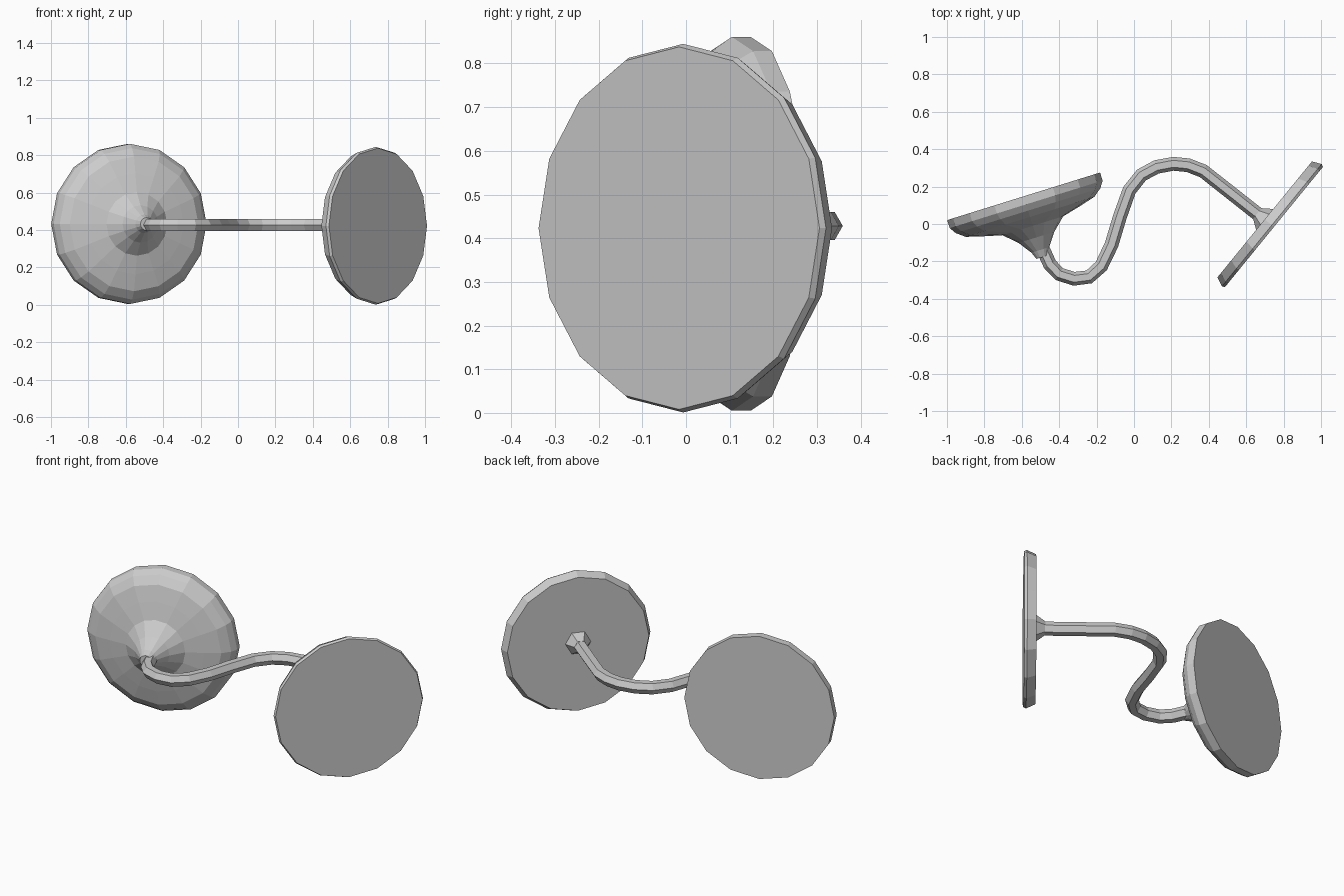
import bpy, bmesh, math
from mathutils import Matrix, Vector

if "Cube" in bpy.data.objects:
    bpy.data.objects.remove(bpy.data.objects["Cube"])

def lathe(name, profile, sides, centre, normal):
    """Closed turned solid: profile is (radius, height) along the normal."""
    n = Vector((normal[0], normal[1], 0)).normalized()
    up = Vector((0, 0, 1))
    side = up.cross(n)
    bm = bmesh.new()
    rings = []
    for k, (r, h) in enumerate(profile):
        ring = []
        for i in range(sides):
            a = 2 * math.pi * i / sides
            p = Vector(centre) + n * h + side * (r * math.cos(a)) + up * (r * math.sin(a))
            ring.append(bm.verts.new(p))
        rings.append(ring)
    for a, b in zip(rings, rings[1:]):
        for i in range(sides):
            j = (i + 1) % sides
            bm.faces.new((a[i], a[j], b[j], b[i]))
    bm.faces.new(rings[0][::-1])
    bm.faces.new(rings[-1])
    bmesh.ops.recalc_face_normals(bm, faces=bm.faces)
    me = bpy.data.meshes.new(name)
    bm.to_mesh(me)
    bm.free()
    ob = bpy.data.objects.new(name, me)
    bpy.context.collection.objects.link(ob)
    return ob

# Domed wall plate with a raised neck, flat on its back
lathe("domed_plate",
      [(0.428, 0), (0.428, 0.045), (0.405, 0.08), (0.36, 0.115), (0.27, 0.14),
       (0.17, 0.165), (0.10, 0.23), (0.05, 0.30), (0.034, 0.34)],
      16, (-0.59, 0.148, 0.433), (0.297, -0.955))

# Flat disc at the other end
DISC, DISC_N = (0.725, 0.003, 0.423), (0.775, -0.632)
lathe("flat_disc", [(0.40, -0.034), (0.422, 0.015), (0.415, 0.03)], 16, DISC, DISC_N)

# Small flared collar where the arm meets the disc
lathe("arm_collar", [(0.036, -0.085), (0.075, -0.03)], 6,
      (DISC[0], DISC[1], 0.43), DISC_N)

# S-shaped arm, swept six-sided tube
path = [(-0.51, -0.09), (-0.475, -0.16), (-0.45, -0.215), (-0.40, -0.268),
        (-0.32, -0.293), (-0.24, -0.283), (-0.175, -0.225), (-0.12, -0.11),
        (-0.075, 0.04), (-0.025, 0.18), (0.04, 0.262), (0.12, 0.305),
        (0.21, 0.322), (0.29, 0.314), (0.37, 0.283), (0.52, 0.165), (0.71, 0.015)]
cu = bpy.data.curves.new("curved_arm", 'CURVE')
cu.dimensions = '3D'
cu.bevel_depth = 0.037
cu.bevel_resolution = 1
cu.use_fill_caps = True
sp = cu.splines.new('POLY')
sp.points.add(len(path) - 1)
for pt, (x, y) in zip(sp.points, path):
    pt.co = (x, y, 0.428, 1)
sp.use_smooth = False
arm = bpy.data.objects.new("curved_arm", cu)
bpy.context.collection.objects.link(arm)
